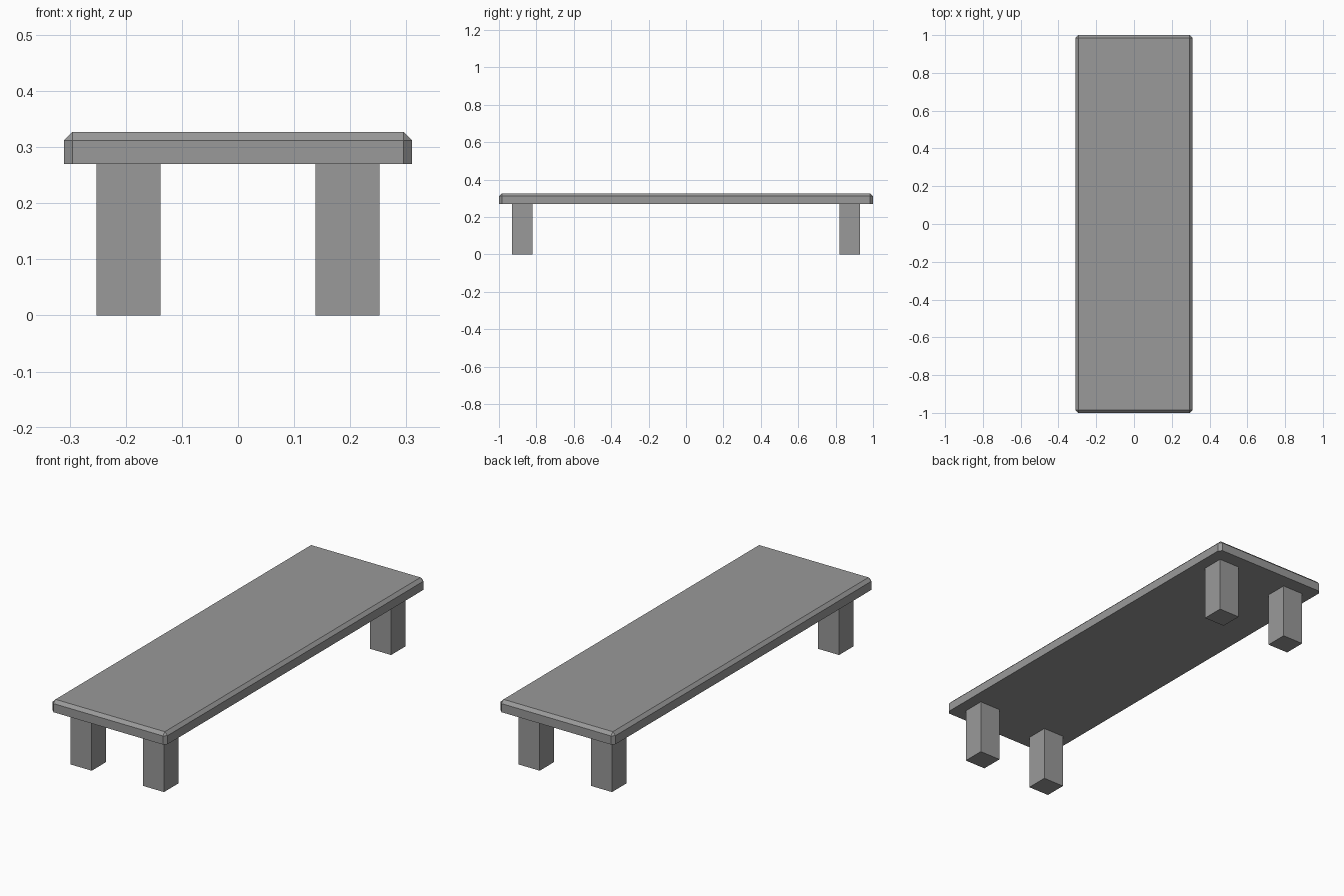
import bpy, bmesh
from mathutils import Matrix, Vector

if "Cube" in bpy.data.objects:
    bpy.data.objects.remove(bpy.data.objects["Cube"], do_unlink=True)

grey = bpy.data.materials.new("mid grey")
grey.use_nodes = True
colour = (0.32, 0.32, 0.32, 1)
grey.diffuse_color = colour
grey.node_tree.nodes["Principled BSDF"].inputs["Base Color"].default_value = colour


def box(name, size, centre, chamfer=0):
    """Box whose top and upright edges may be chamfered; the underside stays square."""
    bm = bmesh.new()
    bmesh.ops.create_cube(bm, size=1, matrix=Matrix.Diagonal((*size, 1)))
    if chamfer:
        edges = [e for e in bm.edges if any(v.co.z > 0 for v in e.verts)]
        bmesh.ops.bevel(bm, geom=edges, offset=chamfer, offset_type='OFFSET',
                        segments=1, profile=0.5, affect='EDGES')
    mesh = bpy.data.meshes.new(name)
    bm.to_mesh(mesh)
    bm.free()
    mesh.materials.append(grey)
    obj = bpy.data.objects.new(name, mesh)
    obj.location = Vector(centre)
    bpy.context.collection.objects.link(obj)
    return obj


# Slab with chamfered rim
box("table_top", (0.62, 2.0, 0.057), (0, 0, 0.2985), chamfer=0.015)

# Four square legs
for end, y in (("front", -0.875), ("back", 0.875)):
    for side, x in (("left", 0.195), ("right", -0.195)):
        box(f"{end}_{side}_leg", (0.114, 0.11, 0.27), (x, y, 0.135))
